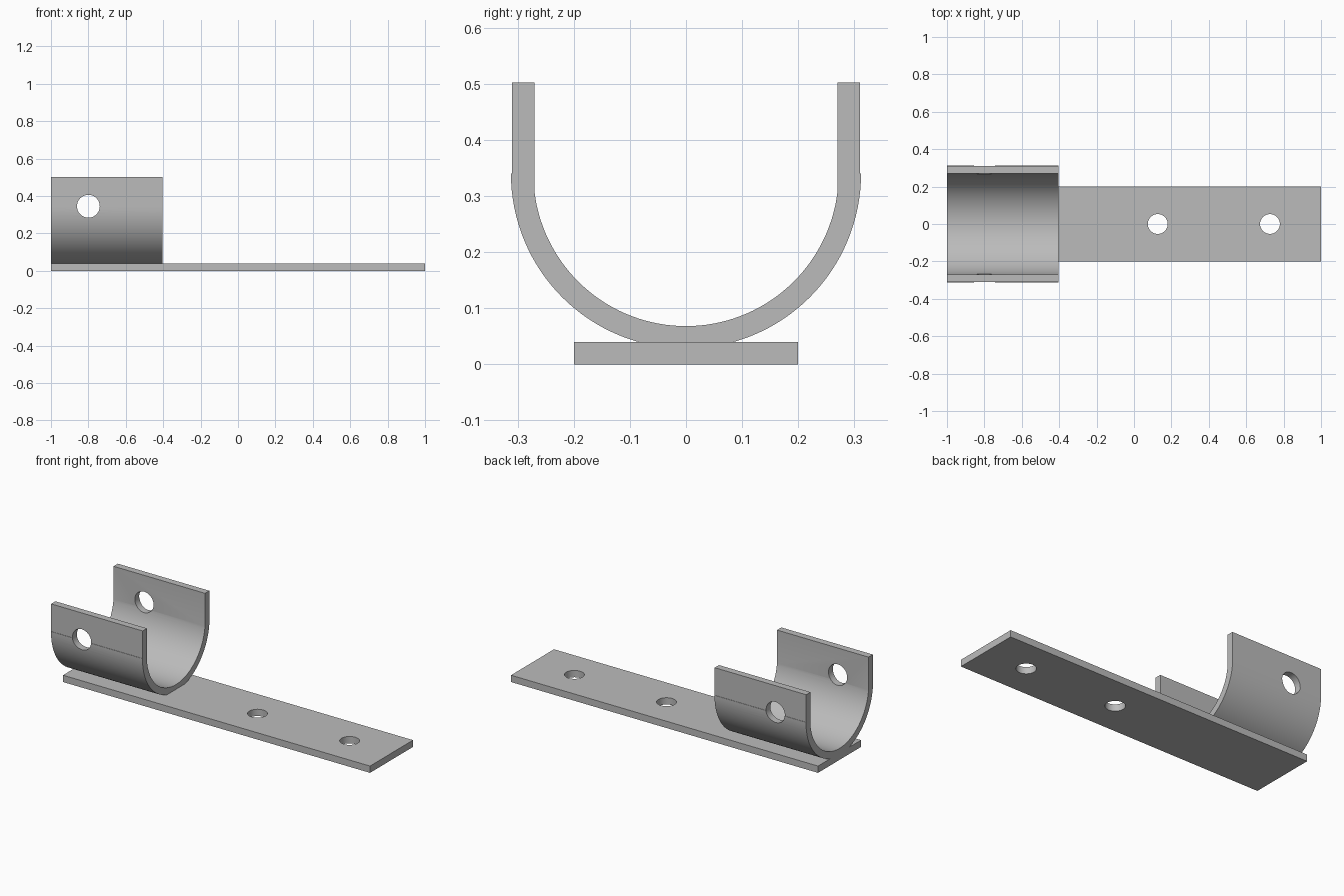
import bpy
import bmesh
from math import sin, cos, pi, asin, radians
from mathutils import Matrix

default = bpy.data.objects.get("Cube")
if default:
    bpy.data.objects.remove(default, do_unlink=True)

steel = bpy.data.materials.new("grey steel")
steel.use_nodes = True
GREY = (0.5, 0.5, 0.5, 1)
steel.diffuse_color = GREY
steel.node_tree.nodes["Principled BSDF"].inputs["Base Color"].default_value = GREY


def make_object(name, bm):
    bmesh.ops.recalc_face_normals(bm, faces=bm.faces)
    mesh = bpy.data.meshes.new(name)
    bm.to_mesh(mesh)
    bm.free()
    obj = bpy.data.objects.new(name, mesh)
    bpy.context.collection.objects.link(obj)
    mesh.materials.append(steel)
    return obj


def extrude_x(name, profile, x0, x1):
    """Solid with a (y, z) profile, running from x0 to x1."""
    bm = bmesh.new()
    face = bm.faces.new([bm.verts.new((x0, y, z)) for y, z in profile])
    ret = bmesh.ops.extrude_face_region(bm, geom=[face])
    verts = [v for v in ret["geom"] if isinstance(v, bmesh.types.BMVert)]
    bmesh.ops.translate(bm, verts=verts, vec=(x1 - x0, 0, 0))
    return make_object(name, bm)


def drill(obj, centres, radius, rotation):
    """Cut round through-holes, then discard the cutters."""
    for c in centres:
        bm = bmesh.new()
        bmesh.ops.create_cone(bm, cap_ends=True, segments=48, radius1=radius,
                              radius2=radius, depth=1,
                              matrix=Matrix.Translation(c) @ rotation)
        cutter = make_object("hole_cutter", bm)
        cutter.hide_render = True
        mod = obj.modifiers.new("hole", "BOOLEAN")
        mod.operation = "DIFFERENCE"
        mod.solver = "EXACT"
        mod.object = cutter
        bpy.context.view_layer.objects.active = obj
        bpy.ops.object.modifier_apply(modifier=mod.name)
        bpy.data.objects.remove(cutter, do_unlink=True)


def smooth(obj):
    bpy.ops.object.select_all(action="DESELECT")
    obj.select_set(True)
    bpy.context.view_layer.objects.active = obj
    bpy.ops.object.shade_smooth_by_angle(angle=radians(20))


def arc(radius, start, end, steps=64):
    return [(radius * cos(start + (end - start) * i / steps),
             AXIS_Z + radius * sin(start + (end - start) * i / steps))
            for i in range(steps + 1)]


# Flat mounting strip with two screw holes
HALF_W, THICK = 0.2, 0.04
strip = extrude_x("mounting_strip", [(-HALF_W, 0), (HALF_W, 0),
                                     (HALF_W, THICK), (-HALF_W, THICK)], -1, 1)
drill(strip, [(0.127, 0, 0), (0.727, 0, 0)], 0.053, Matrix())

# U-shaped cradle: round bottom with straight side walls
AXIS_Z, TOP = 0.34, 0.502
OUTER_R, INNER_R = 0.312, 0.272
OUTER_W, INNER_W = 0.31, 0.27
dip = asin((INNER_R**2 - INNER_W**2) ** 0.5 / INNER_R)
profile = arc(OUTER_R, pi, 2 * pi)
profile += [(OUTER_W, AXIS_Z), (OUTER_W, TOP), (INNER_W, TOP)]
profile += arc(INNER_R, -dip, dip - pi)
profile += [(-INNER_W, TOP), (-OUTER_W, TOP), (-OUTER_W, AXIS_Z)]
cradle = extrude_x("cradle", profile, -1, -0.404)

# Pin hole across both cradle walls
drill(cradle, [(-0.8, 0, 0.345)], 0.061, Matrix.Rotation(pi / 2, 4, "X"))

for part in (strip, cradle):
    smooth(part)
